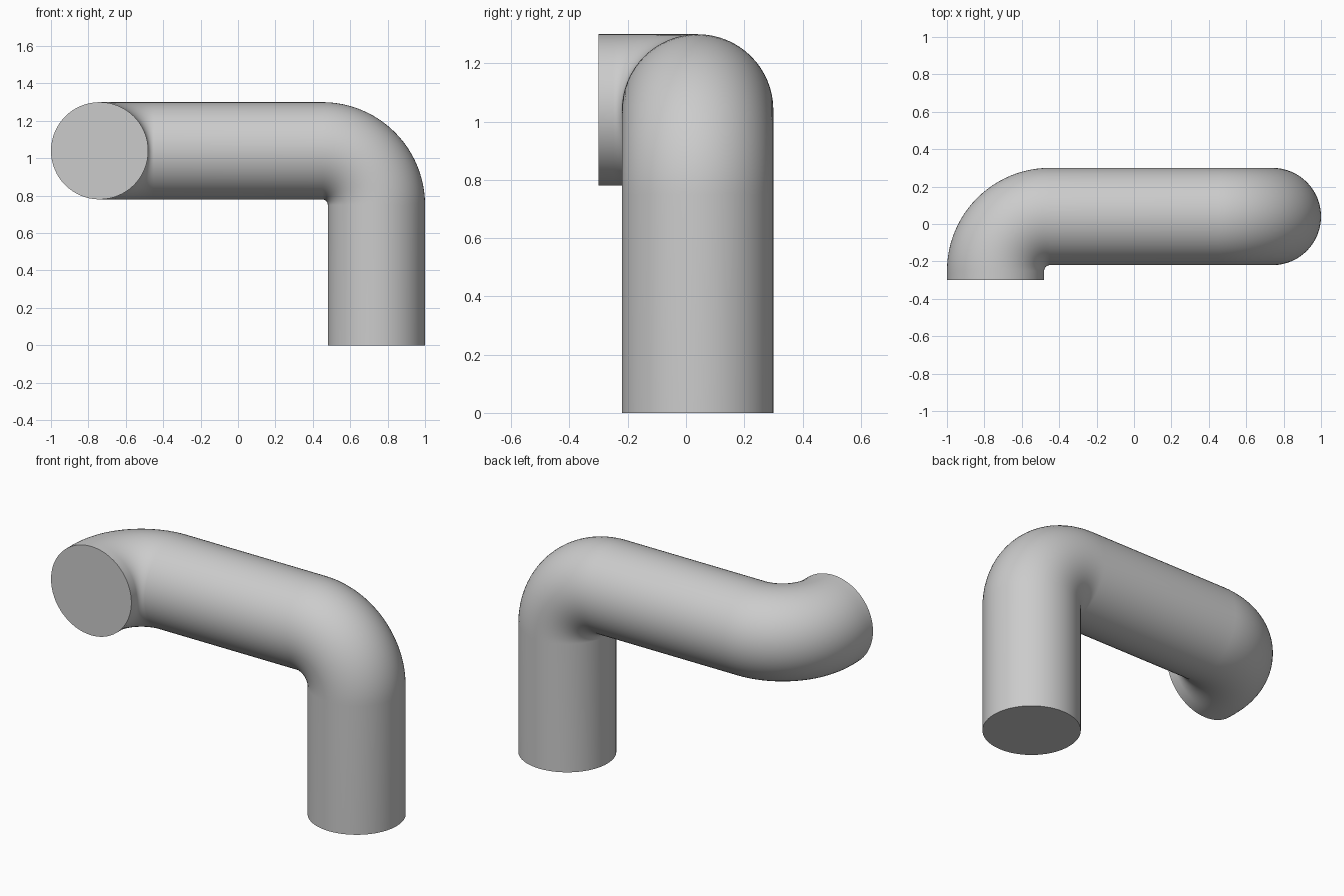
import bpy, bmesh, math
from mathutils import Vector, Matrix

cube = bpy.data.objects.get("Cube")
if cube:
    bpy.data.objects.remove(cube, do_unlink=True)

RADIUS = 0.26      # pipe radius
BEND = 0.29        # bend radius on the centre line
SIDES = 64
STEPS = 24         # rings per bend
AXIS_X, AXIS_Y, AXIS_Z = 0.74, 0.04, 1.04

grey = bpy.data.materials.new("plain grey")
grey.use_nodes = True
grey.diffuse_color = (0.6, 0.6, 0.6, 1)
grey.node_tree.nodes["Principled BSDF"].inputs["Base Color"].default_value = grey.diffuse_color

bm = bmesh.new()


def bridge(old, new):
    """Join two rings with quads."""
    for i in range(SIDES):
        j = (i + 1) % SIDES
        bm.faces.new((old[i], old[j], new[j], new[i]))


def move_ring(ring, matrix):
    """Copy a ring through a transform and join it to the old one."""
    new = [bm.verts.new(matrix @ v.co) for v in ring]
    bridge(ring, new)
    return new


def straight(ring, offset):
    return move_ring(ring, Matrix.Translation(offset))


def elbow(ring, centre, axis):
    """Sweep a ring through a quarter turn."""
    pivot = Matrix.Translation(centre)
    turn = pivot @ Matrix.Rotation(math.pi / 2 / STEPS, 4, axis) @ pivot.inverted()
    for _ in range(STEPS):
        ring = move_ring(ring, turn)
    return ring


# Upright leg, from the ground
start = []
for i in range(SIDES):
    a = math.tau * i / SIDES
    start.append(bm.verts.new((AXIS_X + RADIUS * math.cos(a), AXIS_Y + RADIUS * math.sin(a), 0)))
ring = straight(start, (0, 0, AXIS_Z - BEND))

# Elbow towards -x, long arm, elbow towards the front, short outlet
ring = elbow(ring, Vector((AXIS_X - BEND, AXIS_Y, AXIS_Z - BEND)), Vector((0, -1, 0)))
ring = straight(ring, (-2 * (AXIS_X - BEND), 0, 0))
ring = elbow(ring, Vector((BEND - AXIS_X, AXIS_Y - BEND, AXIS_Z)), Vector((0, 0, 1)))
ring = straight(ring, (0, -0.30 - (AXIS_Y - BEND), 0))

# Flat end caps
bm.faces.new(list(reversed(start)))
bm.faces.new(ring)
bmesh.ops.recalc_face_normals(bm, faces=bm.faces)

mesh = bpy.data.meshes.new("bent_pipe")
bm.to_mesh(mesh)
bm.free()
mesh.materials.append(grey)
pipe = bpy.data.objects.new("bent_pipe", mesh)
bpy.context.collection.objects.link(pipe)

bpy.context.view_layer.objects.active = pipe
pipe.select_set(True)
bpy.ops.object.shade_smooth_by_angle(angle=math.radians(40))
